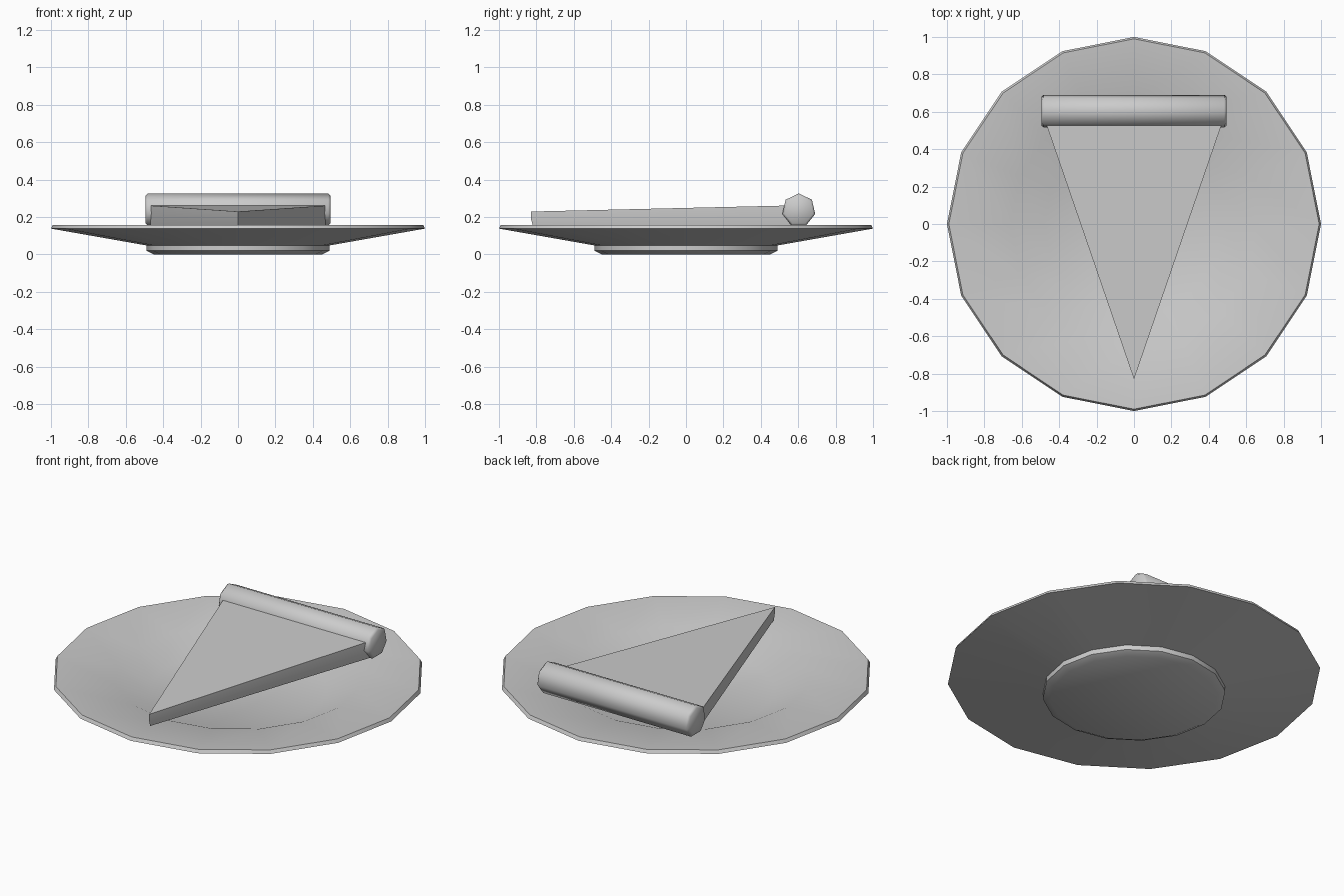
import bpy, bmesh
from math import sin, cos, pi, radians

if "Cube" in bpy.data.objects:
    bpy.data.objects.remove(bpy.data.objects["Cube"])


def make(name, rings, angle=30):
    """Closed solid lofted through rings of equal point count."""
    bm = bmesh.new()
    loops = [[bm.verts.new(p) for p in ring] for ring in rings]
    n = len(loops[0])
    for a, b in zip(loops, loops[1:]):
        for i in range(n):
            j = (i + 1) % n
            bm.faces.new((a[i], a[j], b[j], b[i]))
    bm.faces.new(loops[0][::-1])
    bm.faces.new(loops[-1])
    bmesh.ops.recalc_face_normals(bm, faces=bm.faces)
    mesh = bpy.data.meshes.new(name)
    bm.to_mesh(mesh)
    bm.free()
    ob = bpy.data.objects.new(name, mesh)
    bpy.context.collection.objects.link(ob)
    bpy.ops.object.select_all(action='DESELECT')
    ob.select_set(True)
    bpy.context.view_layer.objects.active = ob
    bpy.ops.object.shade_smooth_by_angle(angle=radians(angle))
    return ob


# Plate: 16-sided turned profile (radius, height), from foot over rim to well
profile = [(0.45, 0.0), (0.49, 0.02), (0.49, 0.048), (1.0, 0.138),
           (0.99, 0.157), (0.66, 0.13), (0.48, 0.055)]
make("plate", [[(r * cos(i * pi / 8), r * sin(i * pi / 8), z)
                for i in range(16)] for r, z in profile])


# Slice: triangular wedge with a slight waist line along its sides
def triangle(grow, z_tip, z_back):
    return [(0, -0.83 - grow, z_tip), (0.485 + grow, 0.58, z_back),
            (-0.485 - grow, 0.58, z_back)]


make("pizza_slice", [triangle(-0.01, 0.157, 0.157),
                     triangle(0.0, 0.195, 0.21),
                     triangle(0.0, 0.229, 0.262)])


# Crust: seven-sided roll across the back, with chamfered ends
def heptagon(x, r):
    return [(x, 0.603 + r * sin(k * 2 * pi / 7), 0.236 + r * cos(k * 2 * pi / 7))
            for k in range(7)]


make("crust", [heptagon(x, r) for x, r in
               [(-0.495, 0.078), (-0.483, 0.09), (0.483, 0.09), (0.495, 0.078)]],
     angle=55)
